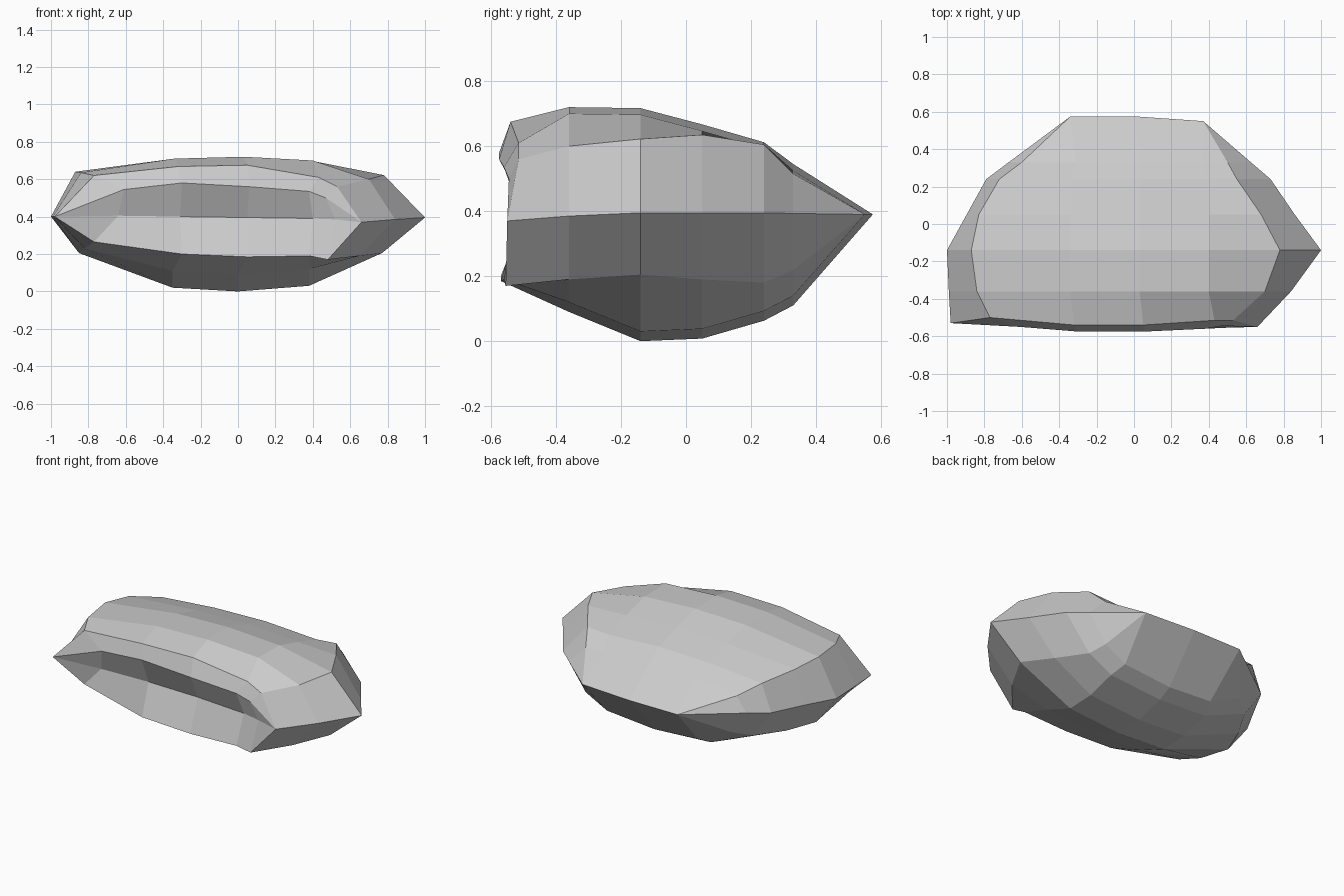
import bpy, bmesh

bm = bmesh.new()


def face(verts):
    # drop repeated corners so collapsed quads become triangles
    u = list(dict.fromkeys(verts))
    if len(u) > 2:
        bm.faces.new(u)


def section(y, right, tr, top, left, tl, bl, br, low):
    # one 12-sided cross-section, counted from the right corner over the top
    s = min(1, br[0] / 0.55)
    pts = [right, tr, (0.4 * s, top - 0.02), (0.03, top), (-0.34 * s, top - 0.01),
           tl, left, bl, (-0.35 * s, low + 0.02), (0, low), (0.38 * s, low + 0.03), br]
    return [bm.verts.new((x, y, z)) for x, z in pts]


# front rim (uneven, so given point by point)
front = [bm.verts.new(p) for p in [
    (.66, -.55, .37), (.53, -.515, .56), (.43, -.515, .61), (.05, -.54, .675),
    (-.32, -.54, .668), (-.77, -.50, .62), (-.98, -.53, .4), (-.77, -.50, .265),
    (-.3, -.57, .2), (.05, -.57, .185), (.38, -.56, .19), (.48, -.555, .17)]]

# body sections from front to back
rings = [front,
    section(-.36, (.84, .385), (.70, .60), .72, (-.99, .4), (-.84, .635), (-.82, .23), (.65, .19), .09),
    section(-.14, (1, .395), (.78, .622), .717, (-1, .4), (-.87, .64), (-.85, .205), (.77, .205), 0),
    section(.05, (.86, .395), (.68, .635), .667, (-.895, .4), (-.83, .62), (-.77, .2), (.66, .19), .008),
    section(.24, (.73, .395), (.55, .605), .612, (-.79, .395), (-.72, .57), (-.66, .21), (.55, .18), .063),
    section(.33, (.625, .393), (.50, .515), .545, (-.67, .395), (-.60, .49), (-.56, .24), (.50, .22), .11)]

# sharp back edge where top and underside meet
a, b, c = [bm.verts.new(p) for p in [(.37, .55, .39), (.01, .575, .39), (-.34, .575, .39)]]
rings.append([a, a, a, b, c, c, c, c, c, b, a, a])

for r0, r1 in zip(rings, rings[1:]):
    for i in range(12):
        j = (i + 1) % 12
        face([r0[i], r0[j], r1[j], r1[i]])

# front panel with an overhanging lip and a long groove
R, L = front[0], front[6]
lip = [bm.verts.new(p) for p in [(.47, -.545, .5), (.38, -.56, .535), (.06, -.575, .56),
                                 (-.3, -.575, .58), (-.61, -.55, .545)]]
groove = [bm.verts.new(p) for p in [(.52, -.53, .385), (.4, -.51, .39), (.05, -.49, .395),
                                    (-.31, -.49, .4), (-.64, -.51, .405)]]
rows = [front[:7], [R] + lip + [L], [R] + groove + [L], [R] + front[:6:-1] + [L]]
for r0, r1 in zip(rows, rows[1:]):
    for i in range(6):
        face([r0[i], r1[i], r1[i + 1], r0[i + 1]])

bmesh.ops.recalc_face_normals(bm, faces=bm.faces)
mesh = bpy.data.meshes.new("faceted_shell")
bm.to_mesh(mesh)
bm.free()
bpy.context.collection.objects.link(bpy.data.objects.new("faceted_shell", mesh))
